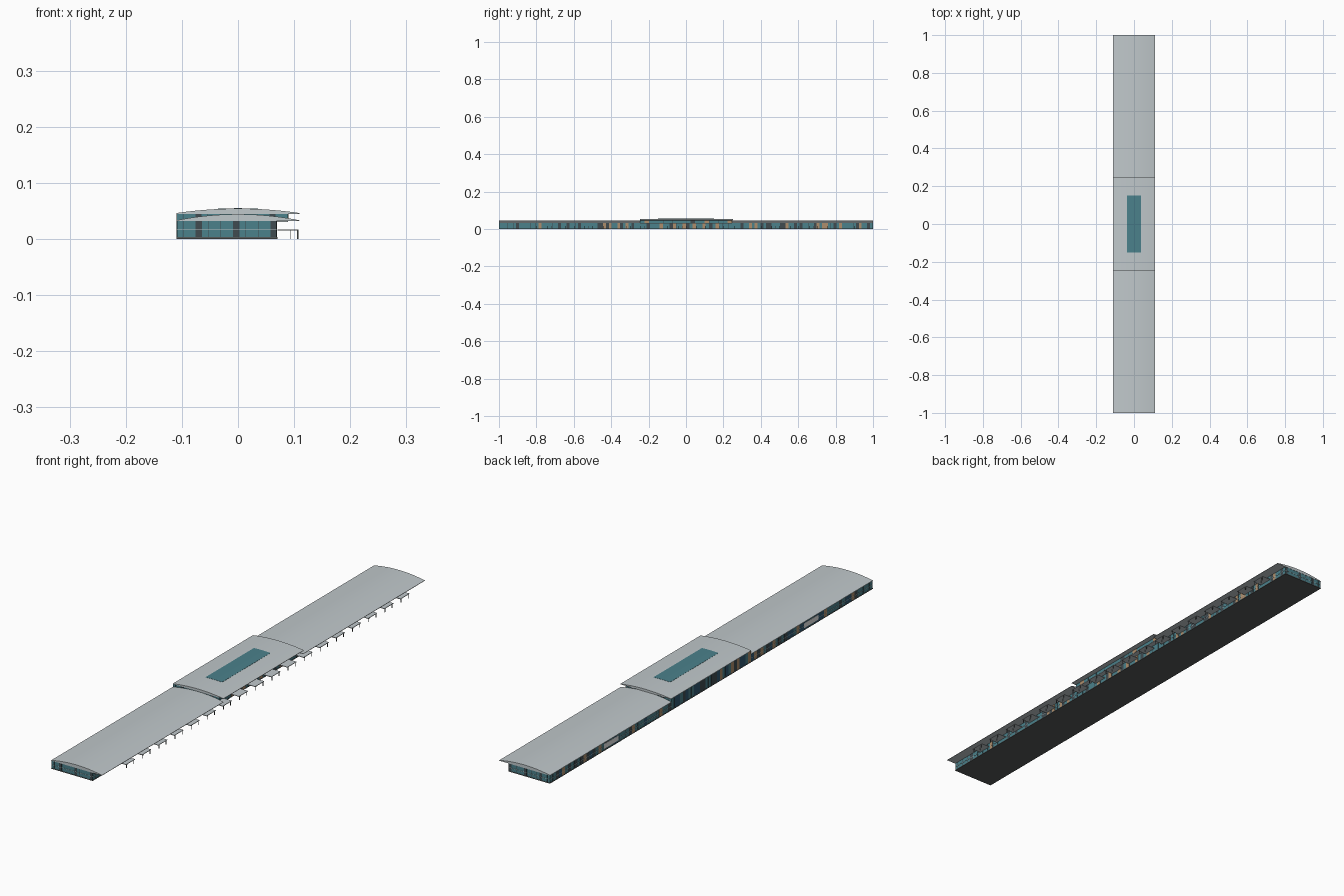
import bpy, random
from mathutils import Vector

random.seed(4)
if "Cube" in bpy.data.objects:
    bpy.data.objects.remove(bpy.data.objects["Cube"])


def material(name, rgb):
    m = bpy.data.materials.new(name)
    m.use_nodes = True
    m.diffuse_color = (*rgb, 1)
    m.node_tree.nodes["Principled BSDF"].inputs["Base Color"].default_value = (*rgb, 1)
    return m


ROOF = material("roof_grey", (0.53, 0.58, 0.60))
GLASS = material("teal_glass", (0.07, 0.22, 0.26))
DARK = material("dark_panel", (0.05, 0.07, 0.08))
NAVY = material("navy_glass", (0.03, 0.10, 0.17))
TAN = material("tan_panel", (0.42, 0.27, 0.15))
WHITE = material("white_panel", (0.85, 0.85, 0.85))
BASE = material("base_charcoal", (0.09, 0.10, 0.10))


def make(name, verts, faces, slots):
    mesh = bpy.data.meshes.new(name)
    mesh.from_pydata(verts, [], faces)
    used = list(dict.fromkeys(slots))
    for m in used:
        mesh.materials.append(m)
    for poly, m in zip(mesh.polygons, slots):
        poly.material_index = used.index(m)
    obj = bpy.data.objects.new(name, mesh)
    bpy.context.collection.objects.link(obj)
    return obj


def boxes(name, items):
    """One object out of (low corner, high corner, material) boxes."""
    verts, faces, slots = [], [], []
    for lo, hi, mat in items:
        n = len(verts)
        verts += [(x, y, z) for x in (lo[0], hi[0]) for y in (lo[1], hi[1]) for z in (lo[2], hi[2])]
        for f in ((0, 1, 3, 2), (4, 6, 7, 5), (0, 4, 5, 1), (2, 3, 7, 6), (0, 2, 6, 4), (1, 5, 7, 3)):
            faces.append([n + i for i in f])
            slots.append(mat)
    return make(name, verts, faces, slots)


def vault(name, half, y0, y1, bottom, rise, mat, edge=0.0015, steps=24):
    """Shallow arched slab: flat underside, curved top following the full roof width."""
    xs = [half * (2 * i / steps - 1) for i in range(steps + 1)]
    ring = [(x, bottom + edge + rise * (1 - (x / W) ** 2)) for x in xs]
    ring += [(half, bottom), (-half, bottom)]
    n = len(ring)
    verts = [(x, y, z) for y in (y0, y1) for x, z in ring]
    faces = [[(i + 1) % n, (i + 1) % n + n, i + n, i] for i in range(n)]
    faces += [list(range(n)), list(range(2 * n - 1, n - 1, -1))]
    obj = make(name, verts, faces, [mat] * len(faces))
    bpy.ops.object.select_all(action="DESELECT")
    obj.select_set(True)
    bpy.context.view_layer.objects.active = obj
    bpy.ops.object.shade_smooth_by_angle()


def facade(name, start, end, out, z0, z1, bays, rule, floors=()):
    """Cladding panels, mullions and floor bands standing proud of a glass wall."""
    a, b, o = Vector(start), Vector(end), Vector(out)
    step = (b - a) / bays
    items = []

    def plate(p, q, low, high, depth, mat):
        r = q + o * depth
        items.append(((min(p.x, r.x), min(p.y, r.y), low), (max(p.x, r.x), max(p.y, r.y), high), mat))

    for i in range(bays):
        p = a + step * i
        mat = rule(i)
        if mat != GLASS:
            plate(p, p + step, z0, z1, 0.0006, mat)
        elif i % 2:
            plate(p, p + step * 0.06, z0, z1, 0.0008, DARK)
    for z in floors:
        plate(a, b, z - 0.0005, z + 0.0005, 0.0009, ROOF)
    boxes(name, items)


def pick(*weights):
    """Cladding rule that draws a material at random with the given weights."""
    return lambda i: random.choices([GLASS, DARK, NAVY, TAN], weights)[0]


def end_rule(i):
    return DARK if i % 6 == 3 else GLASS


# Main dimensions
W, LEFT, UPPER = 0.11, 0.07, 0.09
EAVE, TOP, MID, PLINTH, FLOOR = 0.0315, 0.0445, 0.247, 0.003, 0.016
SKIN = 0.001
right_x, left_x, upper_x = SKIN - W, LEFT - SKIN, UPPER - SKIN
end_y, hall_y = 1 - SKIN, MID - SKIN

# Plinth and glazed cores
boxes("plinth", [((-W, -1, 0), (LEFT, 1, PLINTH), BASE)])
boxes("concourse_body", [((right_x, -end_y, PLINTH), (left_x, end_y, EAVE), GLASS)])
boxes("central_hall_body", [((right_x, -hall_y, EAVE), (upper_x, hall_y, TOP), GLASS)])
boxes("hall_floor_slab", [((right_x, -hall_y, EAVE - 0.001), (upper_x, hall_y, EAVE), ROOF)])

# Long facades: two wings and the taller hall between them
airside = pick(9, 3, 0, 1)
landside = pick(6, 3, 4, 2)
for label, y0, y1 in (("front", -end_y, -MID), ("back", MID, end_y)):
    facade(label + "_right_facade", (right_x, y0), (right_x, y1), (-1, 0), PLINTH, EAVE, 40, landside, (FLOOR,))
    facade(label + "_left_facade", (left_x, y0), (left_x, y1), (1, 0), PLINTH, EAVE, 50, airside, (FLOOR,))
facade("hall_right_facade", (right_x, -hall_y), (right_x, hall_y), (-1, 0), PLINTH, TOP, 28, landside)
facade("hall_lower_left_facade", (left_x, -hall_y), (left_x, hall_y), (1, 0), PLINTH, EAVE, 28, pick(6, 2, 0, 2))
facade("hall_upper_left_facade", (upper_x, -hall_y), (upper_x, hall_y), (1, 0), EAVE, TOP, 20, pick(8, 1, 0, 1))

# Facades of the ends and of the raised hall
for side, label in ((-1, "front"), (1, "back")):
    y = side * end_y
    facade(label + "_end_facade", (right_x, y), (left_x, y), (0, side), PLINTH, EAVE, 16, end_rule, (FLOOR,))
    y = side * hall_y
    facade(label + "_hall_facade", (right_x, y), (upper_x, y), (0, side), EAVE, TOP, 18, end_rule)

# Pale entrance panels on the right side
for side, label in ((-1, "front"), (1, "back")):
    y = side * 0.62
    boxes(label + "_entrance_panel", [((-W, y - 0.045, 0.008), (right_x, y + 0.045, 0.027), WHITE)])

# Arched roofs
vault("front_wing_roof", W, -1, -MID, EAVE, 0.011, ROOF)
vault("back_wing_roof", W, MID, 1, EAVE, 0.011, ROOF)
vault("hall_roof", W, -MID, 0.25, TOP, 0.008, ROOF)
vault("skylight", 0.036, -0.15, 0.15, TOP, 0.008, GLASS, edge=0.0021)

# Gate canopies with posts, along the left side
for k in range(18):
    y = -0.82 + k * 0.1
    items = [((LEFT, y - 0.028, FLOOR - 0.0015), (0.108, y + 0.028, FLOOR + 0.0005), ROOF)]
    for s in (-1, 1):
        py = y + s * 0.022
        items.append(((0.1055, py - 0.001, 0), (0.1075, py + 0.001, FLOOR - 0.0015), BASE))
    items.append(((0.0925, y - 0.0006, 0), (0.0935, y + 0.0006, FLOOR - 0.0015), ROOF))
    boxes("gate_canopy_%02d" % (k + 1), items)
